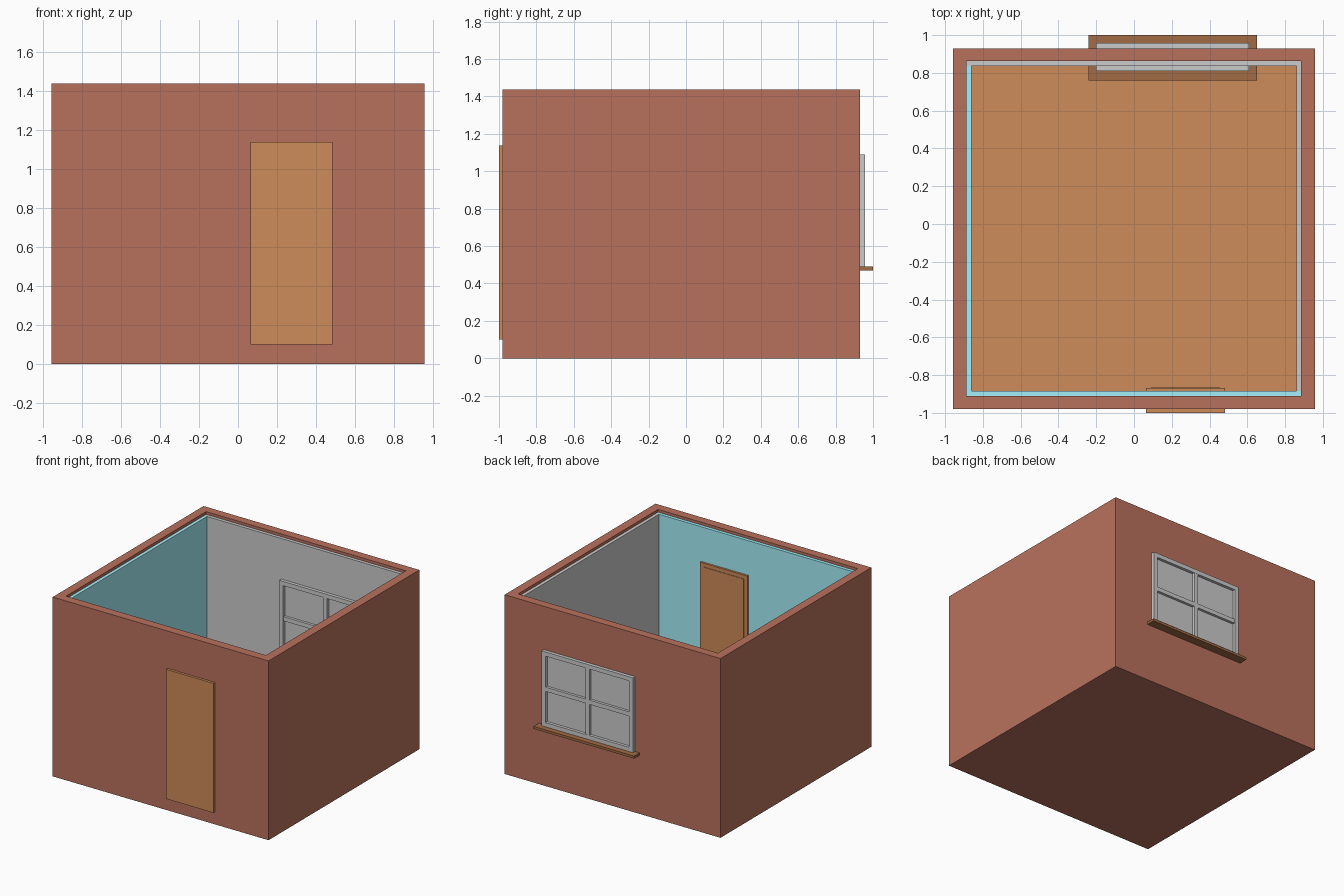
import bpy

if "Cube" in bpy.data.objects:
    bpy.data.objects.remove(bpy.data.objects["Cube"])


def material(name, rgb):
    m = bpy.data.materials.new(name)
    m.diffuse_color = (*rgb, 1)
    m.use_nodes = True
    m.node_tree.nodes["Principled BSDF"].inputs["Base Color"].default_value = m.diffuse_color
    return m


brick = material("brick", (0.483, 0.165, 0.108))
wood = material("light_wood", (0.613, 0.256, 0.102))
dark_wood = material("dark_wood", (0.358, 0.145, 0.060))
teal = material("teal_paint", (0.376, 0.871, 0.969))


def box(name, x, y, z, mat=None):
    """Box from (min, max) ranges on each axis."""
    bpy.ops.mesh.primitive_cube_add(size=1)
    ob = bpy.context.object
    ob.name = name
    ob.location = [(r[0] + r[1]) / 2 for r in (x, y, z)]
    ob.scale = [r[1] - r[0] for r in (x, y, z)]
    bpy.ops.object.transform_apply(location=True, rotation=False, scale=True)
    if mat:
        ob.data.materials.append(mat)
    return ob


def cut(ob, x, y, z):
    """Subtract a box and discard the cutter."""
    cutter = box("cutter", x, y, z)
    mod = ob.modifiers.new("cut", 'BOOLEAN')
    mod.operation = 'DIFFERENCE'
    mod.solver = 'EXACT'
    mod.object = cutter
    bpy.context.view_layer.objects.active = ob
    bpy.ops.object.modifier_apply(modifier=mod.name)
    bpy.data.objects.remove(cutter, do_unlink=True)


WIN_X, WIN_Z = (-0.20, 0.61), (0.49, 1.09)
DOOR_X, DOOR_Z = (0.063, 0.483), (0.10, 1.138)
ROOM_X, ROOM_Y = (-0.887, 0.885), (-0.91, 0.862)
LINING_Z = (0.07, 1.415)
T = 0.026          # lining thickness

# Brick shell with base slab and window opening
shell = box("brick_walls", (-0.957, 0.957), (-0.98, 0.93), (0, 1.437), brick)
cut(shell, ROOM_X, ROOM_Y, (0.07, 1.6))
cut(shell, WIN_X, (0.8, 1.1), WIN_Z)

# Floor boards
side_y = (ROOM_Y[0] + T, ROOM_Y[1] - T)
box("floor", (ROOM_X[0] + T, ROOM_X[1] - T), side_y, (0.07, 0.10), wood)

# Interior linings: two painted, two plain
box("left_lining", (ROOM_X[0], ROOM_X[0] + T), side_y, LINING_Z, teal)
box("right_lining", (ROOM_X[1] - T, ROOM_X[1]), side_y, LINING_Z)
box("front_lining", ROOM_X, (ROOM_Y[0], ROOM_Y[0] + T), LINING_Z, teal)
back = box("back_lining", ROOM_X, (ROOM_Y[1] - T, ROOM_Y[1]), LINING_Z)
cut(back, WIN_X, (0.8, 0.9), WIN_Z)

# Door frame through the front wall, with the door leaf slightly proud inside
box("door_frame", DOOR_X, (-1.0, -0.868), DOOR_Z, wood)
box("door_leaf", (DOOR_X[0] + 0.03, DOOR_X[1] - 0.03), (-0.95, -0.864),
    (DOOR_Z[0], DOOR_Z[1] - 0.03), wood)

# Window frame, cross bars and pane
bar = 0.034
inner_x = (WIN_X[0] + bar, WIN_X[1] - bar)
inner_z = (WIN_Z[0] + bar, WIN_Z[1] - bar)
frame = box("window_frame", WIN_X, (0.81, 0.957), WIN_Z)
cut(frame, inner_x, (0.7, 1.1), inner_z)
cx, cz = sum(WIN_X) / 2, sum(WIN_Z) / 2
box("window_mullion", (cx - bar / 2, cx + bar / 2), (0.811, 0.956), inner_z)
box("window_crossbar", inner_x, (0.812, 0.955), (cz - bar / 2, cz + bar / 2))
box("window_pane", inner_x, (0.833, 0.934), inner_z)

# Sill running through the wall
box("window_sill", (-0.24, 0.652), (0.76, 1.0), (0.47, 0.49), dark_wood)
